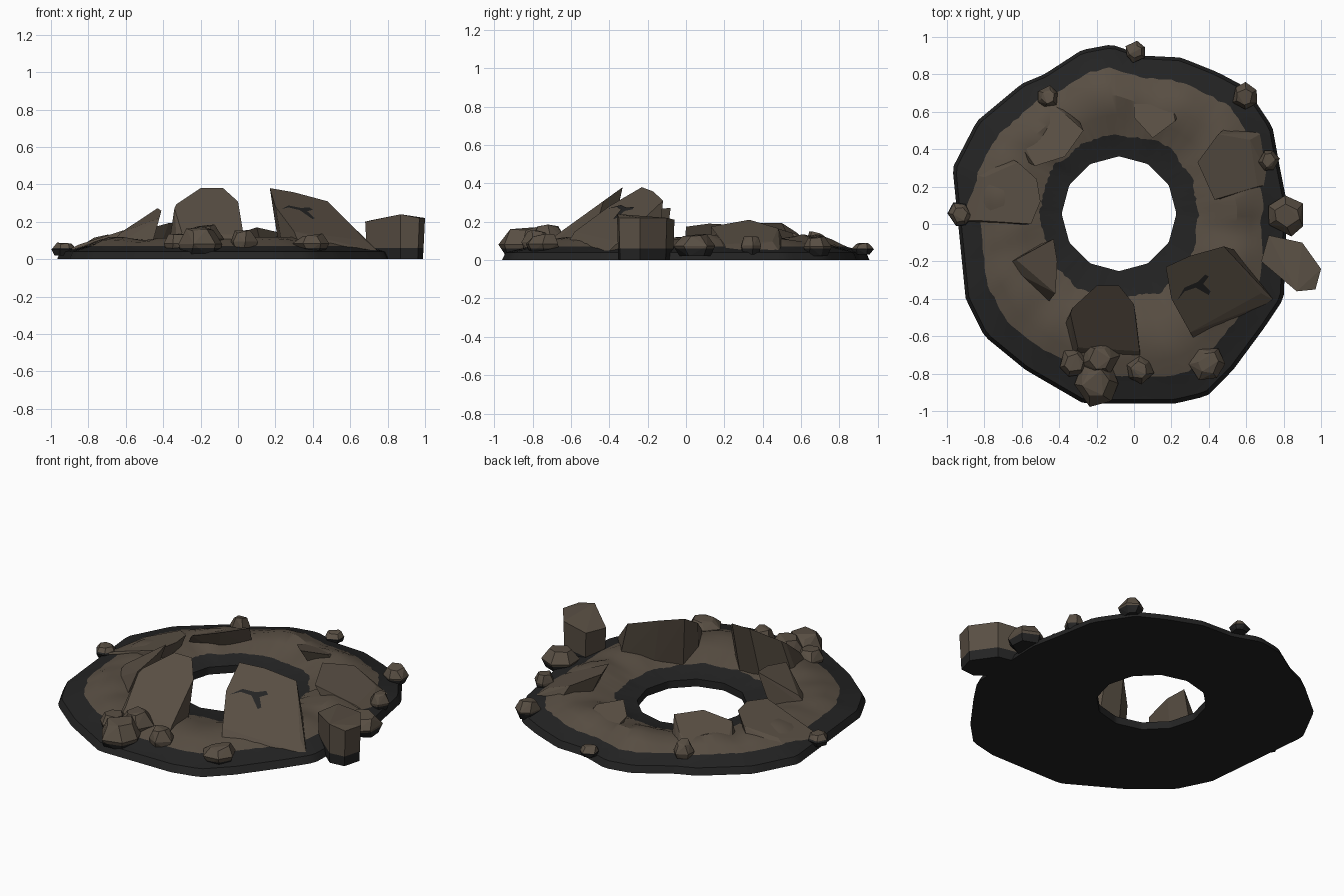
import bpy, bmesh, math, random
from mathutils import Vector, noise
from mathutils.geometry import intersect_line_line_2d

random.seed(4)
if "Cube" in bpy.data.objects:
    bpy.data.objects.remove(bpy.data.objects["Cube"])


def material(name, rgb):
    m = bpy.data.materials.new(name)
    m.use_nodes = True
    m.diffuse_color = (*rgb, 1)
    m.node_tree.nodes["Principled BSDF"].inputs["Base Color"].default_value = (*rgb, 1)
    return m


BROWN = material("earth brown", (0.1, 0.078, 0.057))
BLACK = material("scorched black", (0.017, 0.017, 0.017))
CENTRE = Vector((-0.08, 0.055))
SCORCH = 0.06  # height below which loose stones are black


def finish(name, bm):
    bmesh.ops.recalc_face_normals(bm, faces=bm.faces)
    mesh = bpy.data.meshes.new(name)
    bm.to_mesh(mesh)
    bm.free()
    mesh.materials.append(BROWN)
    mesh.materials.append(BLACK)
    ob = bpy.data.objects.new(name, mesh)
    bpy.context.collection.objects.link(ob)
    return ob


def hull(name, points, scorch=SCORCH):
    """Convex stone, black under the scorch height."""
    bm = bmesh.new()
    for p in points:
        bm.verts.new(p)
    res = bmesh.ops.convex_hull(bm, input=bm.verts)
    junk = {g for g in res["geom_interior"] + res["geom_unused"]
            if isinstance(g, bmesh.types.BMVert)}
    bmesh.ops.delete(bm, geom=list(junk), context='VERTS')
    bmesh.ops.dissolve_limit(bm, angle_limit=0.03, verts=bm.verts, edges=bm.edges)
    bmesh.ops.bisect_plane(bm, geom=bm.verts[:] + bm.edges[:] + bm.faces[:],
                           plane_co=(0, 0, scorch), plane_no=(0, 0, 1))
    for f in bm.faces:
        f.material_index = int(f.calc_center_median().z < scorch)
    return finish(name, bm)


# Crater ring: outline polygon outside, twelve-sided hole inside
OUTLINE = [Vector(p) for p in (
    (-.28, .93), (-.12, .96), (.05, .9), (.25, .89), (.45, .81), (.6, .73), (.74, .52),
    (.78, .3), (.82, .1), (.8, -.4), (.7, -.55), (.53, -.78), (.39, -.92), (.22, -.96),
    (-.27, -.96), (-.58, -.78), (-.8, -.6), (-.9, -.4), (-.93, -.1), (-.97, .3),
    (-.84, .55), (-.6, .75), (-.48, .8))]


def outer_radius(d):
    for i, p in enumerate(OUTLINE):
        hit = intersect_line_line_2d(CENTRE, CENTRE + d * 3, OUTLINE[i - 1], p)
        if hit:
            return (hit - CENTRE).length
    return 0.9


def crater_ring(count=144):
    # (fraction from hole to rim, height, raggedness)
    profile = [(0, 0, 0), (0, .045, 0), (.21, .065, .035), (.38, .105, 0), (.55, .12, 0),
               (.68, .1, 0), (.79, .07, .03), (.97, .04, 0), (1, 0, 0)]
    bm = bmesh.new()
    loops = []
    step = math.tau / 12
    for i in range(count):
        a = math.tau * (i + .5) / count
        d = Vector((math.cos(a), math.sin(a)))
        inner = .307 * math.cos(step / 2) / math.cos(a % step - step / 2)
        outer = outer_radius(d)
        row = []
        for t, z, rag in profile:
            bump = noise.noise(Vector((d.x * 4, d.y * 4, t * 3)))
            t += rag * (bump + random.uniform(-.3, .3))
            p = CENTRE + d * (inner + (outer - inner) * t)
            z += .025 * bump if z > .08 else 0
            row.append(bm.verts.new((p.x, p.y, z)))
        loops.append(row)
    n = len(profile)
    for i in range(count):
        a, b = loops[i - 1], loops[i]
        for j in range(n):
            k = (j + 1) % n
            f = bm.faces.new((a[j], a[k], b[k], b[j]))
            f.material_index = 0 if 2 <= j <= 5 else 1
    ob = finish("crater_ring", bm)
    bpy.context.view_layer.objects.active = ob
    ob.select_set(True)
    bpy.ops.object.shade_smooth_by_angle(angle=math.radians(30))
    ob.select_set(False)


crater_ring()


# Tilted slabs pushed up out of the ring, overhanging toward the hole
def slab(name, outline, ref, slope, cracks=(), lean=.08):
    def on_plane(p, lift=0):
        z = ref[2] + (p[0] - ref[0]) * slope[0] + (p[1] - ref[1]) * slope[1]
        return Vector((p[0], p[1], z + lift))

    points = []
    for p in outline:
        top = on_plane(p)
        out = (Vector(p) - CENTRE).normalized() * lean
        points += [top, Vector((p[0] + out.x, p[1] + out.y, .04))]
    hull(name, points, scorch=.05)
    # Scorched cracks lying on the slab face
    for i, crack in enumerate(cracks):
        bm = bmesh.new()
        f = bm.faces.new([bm.verts.new(on_plane(p, .004)) for p in crack])
        f.material_index = 1
        ob = finish(f"{name}_crack_{i + 1}", bm)


slab("front_slab", [(-.34, -.48), (-.33, -.45), (-.2, -.33), (-.08, -.33), (0, -.43),
                    (.03, -.68), (-.3, -.66)], (-.14, -.33, .38), (0, .72))
slab("front_left_slab", [(.17, -.23), (.3, -.17), (.48, -.12), (.68, -.37), (.3, -.58),
                         (.2, -.4)], (.17, -.23, .38), (-.41, .51),
     cracks=[[(.23, -.41), (.27, -.36), (.33, -.34), (.4, -.38), (.41, -.36), (.37, -.32),
              (.4, -.28), (.38, -.27), (.34, -.31), (.27, -.34)]])
slab("right_slab", [(-.63, -.19), (-.43, -.08), (-.41, -.2), (-.42, -.37), (-.55, -.25)],
     (-.42, -.12, .27), (.55, .2))
slab("right_back_slab", [(-.85, .02), (-.55, 0), (-.5, .12), (-.52, .24), (-.62, .33),
                         (-.8, .25)], (-.5, .1, .19), (.32, 0))
slab("back_right_slab", [(-.36, .58), (-.27, .5), (-.37, .36), (-.53, .31), (-.6, .45),
                         (-.45, .62)], (-.35, .4, .19), (.35, -.25))
slab("back_slab", [(0, .7), (0, .57), (.1, .46), (.22, .55), (.2, .68)],
     (.08, .46, .17), (0, -.3))
slab("left_slab", [(.34, .33), (.45, .48), (.62, .45), (.66, .2), (.43, .13)],
     (.34, .33, .21), (-.4, 0))

# Large block on the left rim
block = [(.68, -.2, .2), (.72, -.06, .21), (.9, -.1, .22), (1, -.24, .22),
         (.97, -.35, .22), (.87, -.36, .24)]
hull("rim_block", block + [(.84 + (x - .84) * .93, -.22 + (y + .22) * .95, 0)
                           for x, y, z in block])


# Loose stones: x, y, radius, underside, top
def stone(name, x, y, r, low, high):
    points = []
    turn = random.random() * 3
    for h, size in ((0, .75), (.45, 1), (1, .6)):
        for i in range(6):
            a = turn + i * math.tau / 6 + random.uniform(-.2, .2)
            s = r * size * random.uniform(.85, 1.08)
            z = low + (high - low) * (h if h < 1 else random.uniform(.8, 1))
            points.append((x + s * math.cos(a), y + s * math.sin(a), z))
    hull(name, points)


STONES = [(.82, .05, .11, .02, .14), (.59, .68, .075, .02, .13), (.72, .34, .065, .03, .13),
          (.01, .92, .06, .03, .09), (-.46, .68, .06, .04, .15), (-.93, .05, .07, .02, .09),
          (-.2, -.85, .125, 0, .18), (-.32, -.74, .085, .03, .15), (-.18, -.72, .1, .03, .2),
          (.03, -.78, .08, .04, .16), (.4, -.74, .1, .04, .14)]
for i, s in enumerate(STONES):
    stone(f"loose_stone_{i + 1}", *s)
